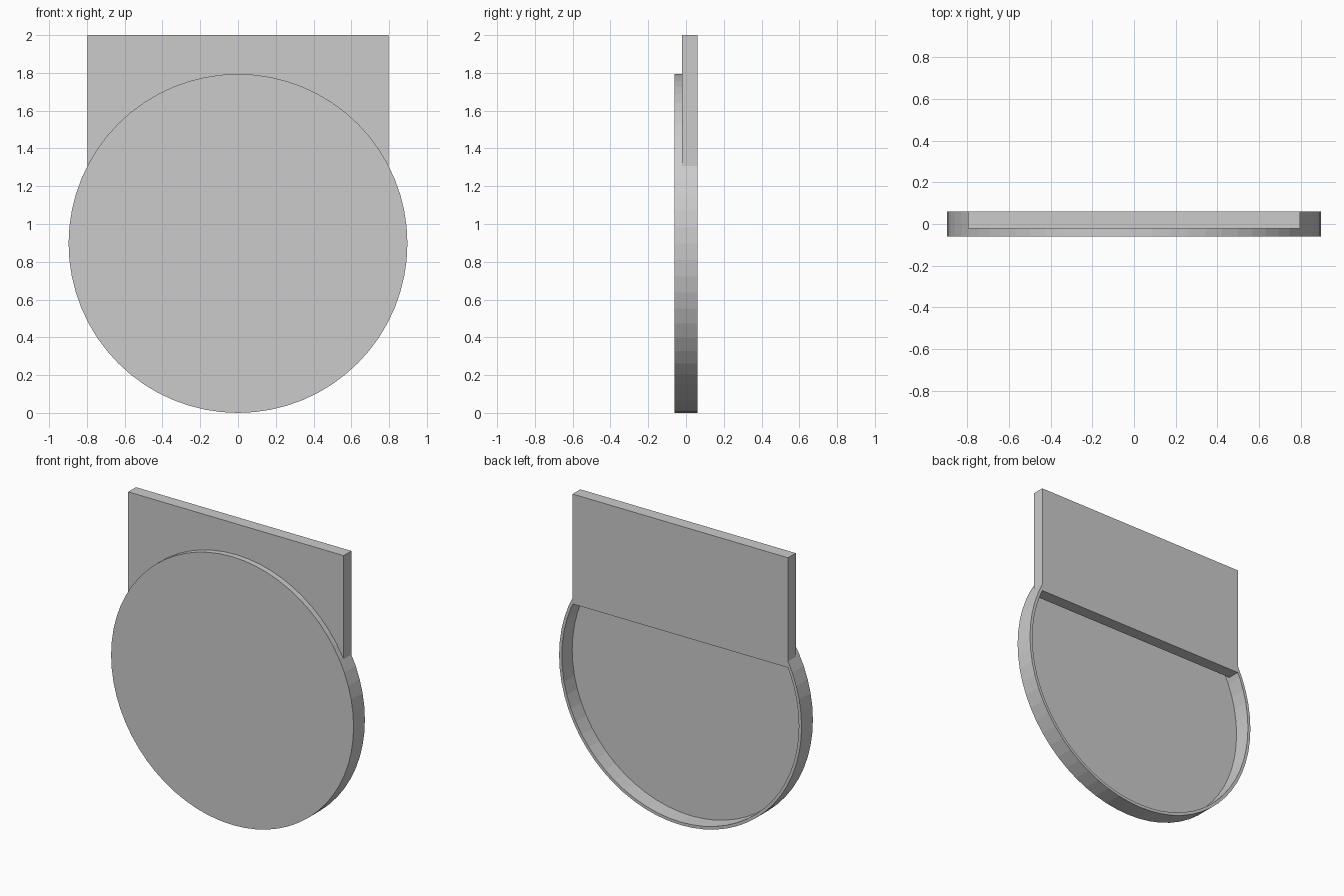
import bpy, bmesh
from math import cos, sin, tau
from mathutils import Vector

if "Cube" in bpy.data.objects:
    bpy.data.objects.remove(bpy.data.objects["Cube"])

R, WALL, CZ = 0.897, 0.02, 0.897    # disc radius, rim wall, disc centre height
FRONT, FLOOR, STEP, BACK = -0.06, -0.05, -0.022, 0.06
JOIN = 1.31                         # height where the rim meets the plate
LOW = 1.265                         # lower edge of the plate
SEGMENTS = 64


def finish(name, bm):
    bmesh.ops.recalc_face_normals(bm, faces=bm.faces)
    mesh = bpy.data.meshes.new(name)
    bm.to_mesh(mesh)
    bm.free()
    obj = bpy.data.objects.new(name, mesh)
    bpy.context.collection.objects.link(obj)
    return obj


def push(bm, faces, dy):
    """Extrude faces along y and return the moved faces."""
    geo = bmesh.ops.extrude_face_region(bm, geom=faces)["geom"]
    verts = [g for g in geo if isinstance(g, bmesh.types.BMVert)]
    bmesh.ops.translate(bm, verts=verts, vec=(0, dy, 0))
    return [g for g in geo if isinstance(g, bmesh.types.BMFace)]


# Thin round front with a rim: shallow at the top, taller around the lower part
bm = bmesh.new()
ring = [bm.verts.new((R * cos(tau * i / SEGMENTS), FRONT, CZ + R * sin(tau * i / SEGMENTS)))
        for i in range(SEGMENTS)]
bm.faces.new(ring)
back = bm.faces.new([bm.verts.new(v.co + Vector((0, FLOOR - FRONT, 0))) for v in ring][::-1])
bm.verts.ensure_lookup_table()
for i in range(SEGMENTS):
    j = (i + 1) % SEGMENTS
    bm.faces.new((bm.verts[i], bm.verts[SEGMENTS + i], bm.verts[SEGMENTS + j], bm.verts[j]))
bmesh.ops.recalc_face_normals(bm, faces=bm.faces)
border = bmesh.ops.inset_region(bm, faces=[back], thickness=WALL, use_even_offset=True)["faces"]
border = push(bm, border, STEP - FLOOR)
push(bm, [f for f in border if f.calc_center_median().z < JOIN], BACK - STEP)
bmesh.ops.dissolve_limit(bm, angle_limit=0.002, verts=bm.verts, edges=bm.edges)
finish("rimmed_disc", bm)

# Flat rectangular plate standing behind the top of the disc
bm = bmesh.new()
bmesh.ops.create_cube(bm, size=1)
bmesh.ops.scale(bm, vec=(1.594, BACK - STEP, 2 - LOW), verts=bm.verts)
bmesh.ops.translate(bm, vec=(0, (BACK + STEP) / 2, (2 + LOW) / 2), verts=bm.verts)
finish("back_plate", bm)
